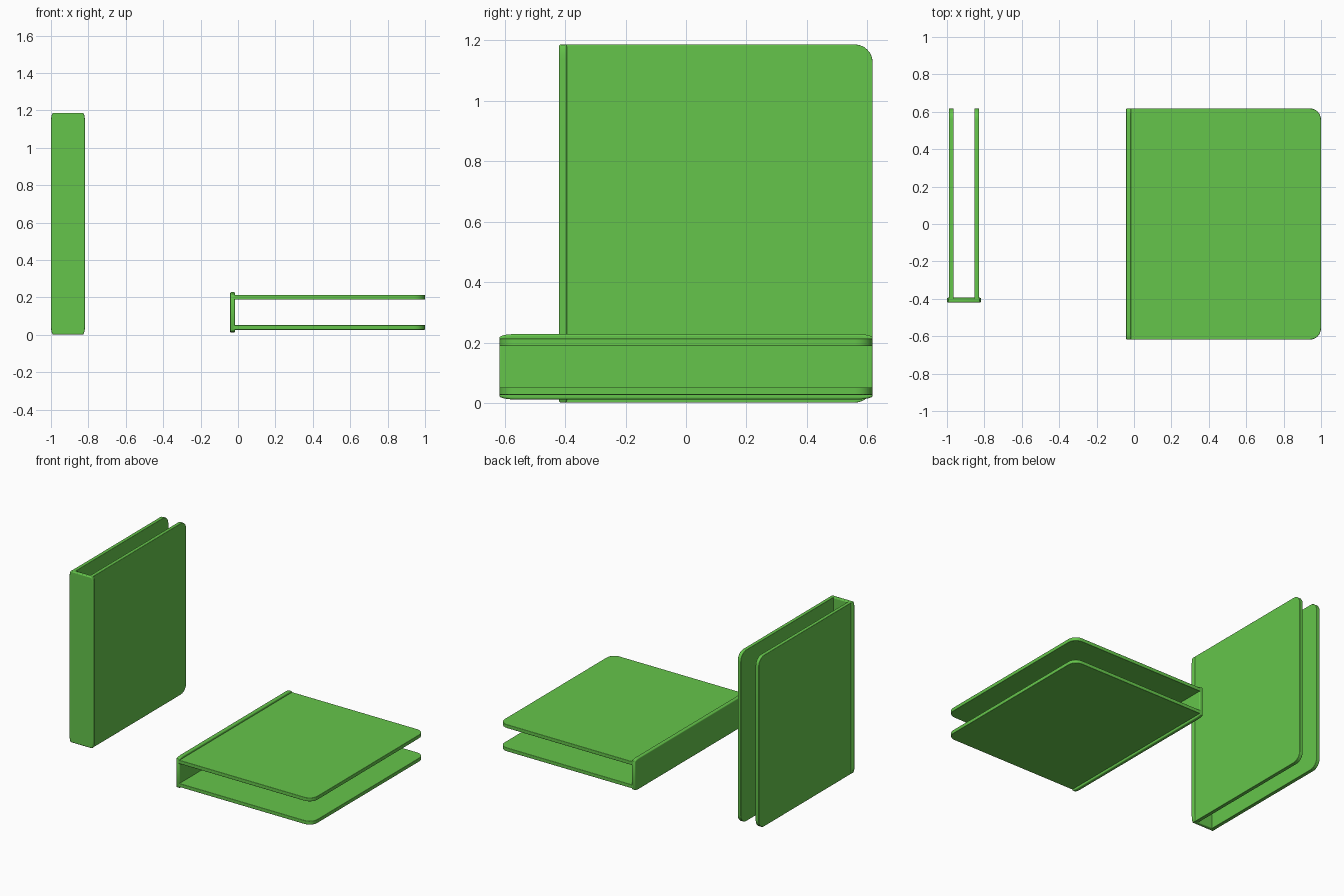
import bpy, bmesh, math
from mathutils import Vector

if "Cube" in bpy.data.objects:
    bpy.data.objects.remove(bpy.data.objects["Cube"])

green = bpy.data.materials.new("green")
green.diffuse_color = (0.13, 0.56, 0.07, 1)
green.use_nodes = True
green.node_tree.nodes["Principled BSDF"].inputs["Base Color"].default_value = green.diffuse_color


def corner(cx, cy, rx, ry, start, steps=6):
    """Quarter ellipse of outline points."""
    return [(cx + rx * math.cos(math.radians(start + 90 * i / steps)),
             cy + ry * math.sin(math.radians(start + 90 * i / steps)))
            for i in range(steps + 1)]


def slab(name, outline, to_world, t0, t1, bevel):
    """Extrude a 2D outline between two thickness values."""
    bm = bmesh.new()
    face = bm.faces.new([bm.verts.new(to_world(a, b, t0)) for a, b in outline])
    ext = bmesh.ops.extrude_face_region(bm, geom=[face])
    shift = to_world(0, 0, t1) - to_world(0, 0, t0)
    verts = [e for e in ext["geom"] if isinstance(e, bmesh.types.BMVert)]
    bmesh.ops.translate(bm, verts=verts, vec=shift)
    bmesh.ops.recalc_face_normals(bm, faces=bm.faces)
    mesh = bpy.data.meshes.new(name)
    bm.to_mesh(mesh)
    bm.free()
    mesh.materials.append(green)
    ob = bpy.data.objects.new(name, mesh)
    bpy.context.collection.objects.link(ob)
    bpy.ops.object.select_all(action='DESELECT')
    ob.select_set(True)
    bpy.context.view_layer.objects.active = ob
    bpy.ops.object.shade_smooth_by_angle(angle=math.radians(30))
    if bevel:
        mod = ob.modifiers.new("soft_edges", 'BEVEL')
        mod.width, mod.segments = bevel, 3
        mod.limit_method = 'ANGLE'
        mod.angle_limit = math.radians(50)


def book_cover(name, place, depth, height, half_spine, half_cover, thick=0.025):
    """place(u, v, w): u away from the spine, v along it, w across it."""
    h = height / 2
    # two boards, rounded at the fore edge
    r = 0.06
    board = ([(0.014, h), (0.014, -h)]
             + corner(depth - r, -h + r, r, r, -90)
             + corner(depth - r, h - r, r, r, 0))
    for side, label in ((1, "first"), (-1, "second")):
        slab(f"{name}_{label}_board", board, place,
             side * half_cover, side * (half_cover - thick), 0.003)
    # spine, with slightly rounded ends and long edges
    rw, rv = 0.012, 0.05
    s = half_spine
    spine = (corner(s - rw, h - rv, rw, rv, 0) + corner(-s + rw, h - rv, rw, rv, 90)
             + corner(-s + rw, -h + rv, rw, rv, 180) + corner(s - rw, -h + rv, rw, rv, 270))
    slab(f"{name}_spine", spine, lambda w, v, u: place(v=v, w=w, u=u),
         0, 0.026, 0.006)


# standing cover, opening towards the back
book_cover("standing", lambda u, v, w: Vector((-0.909 + w, -0.42 + u, 0.594 + v)),
           1.038, 1.186, 0.091, 0.081)

# lying cover, opening towards the right
book_cover("lying", lambda u, v, w: Vector((-0.042 + u, v, 0.12 + w)),
           1.042, 1.236, 0.108, 0.093)
